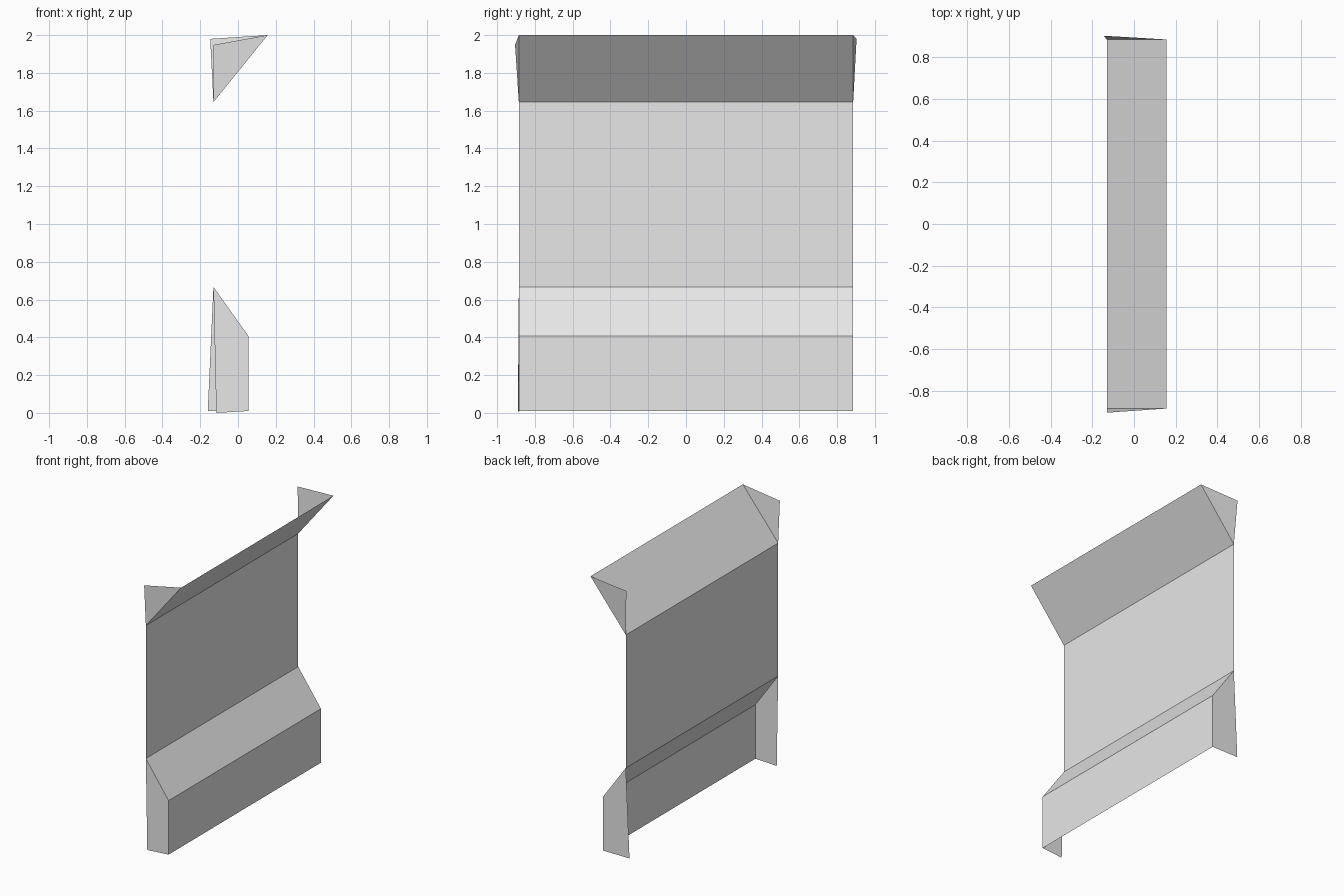
import bpy

cube = bpy.data.objects.get("Cube")
if cube:
    bpy.data.objects.remove(cube, do_unlink=True)

grey = bpy.data.materials.new("light_grey")
grey.use_nodes = True
grey.diffuse_color = (0.8, 0.8, 0.8, 1)
grey.node_tree.nodes["Principled BSDF"].inputs["Base Color"].default_value = (0.8, 0.8, 0.8, 1)


def add_part(name, verts, faces):
    mesh = bpy.data.meshes.new(name)
    mesh.from_pydata(verts, [], faces)
    mesh.materials.append(grey)
    obj = bpy.data.objects.new(name, mesh)
    bpy.context.collection.objects.link(obj)
    return obj


# Folded sheet: an x-z profile from top edge to bottom edge, swept along y
END = 0.885
profile = [(0.157, 2.0), (-0.13, 1.645), (-0.13, 0.667), (0.055, 0.407), (0.055, 0.01)]
top, upper_fold, lower_fold, knee, foot = profile
verts = [(x, y, z) for x, z in profile for y in (-END, END)]
faces = [(2 * i, 2 * i + 2, 2 * i + 3, 2 * i + 1) for i in range(len(profile) - 1)]
add_part("folded_panel", verts, faces)


# Thin end flaps, each with one free corner that is bent slightly
def add_flap(name, side, before, corner, after):
    pts = [(x, side * END, z) for x, z in before]
    pts.append(corner)
    pts += [(x, side * END, z) for x, z in after]
    if side > 0:
        pts.reverse()
    add_part(name, pts, [tuple(range(len(pts)))])


add_flap("front_upper_flap", -1, [top], (-0.13, -0.905, 1.948), [upper_fold])
add_flap("back_upper_flap", 1, [top], (-0.147, 0.903, 1.98), [upper_fold])
add_flap("front_lower_flap", -1, [knee, lower_fold], (-0.115, -0.89, 0.0), [foot])
add_flap("back_lower_flap", 1, [knee, lower_fold], (-0.16, 0.885, 0.01), [foot])
